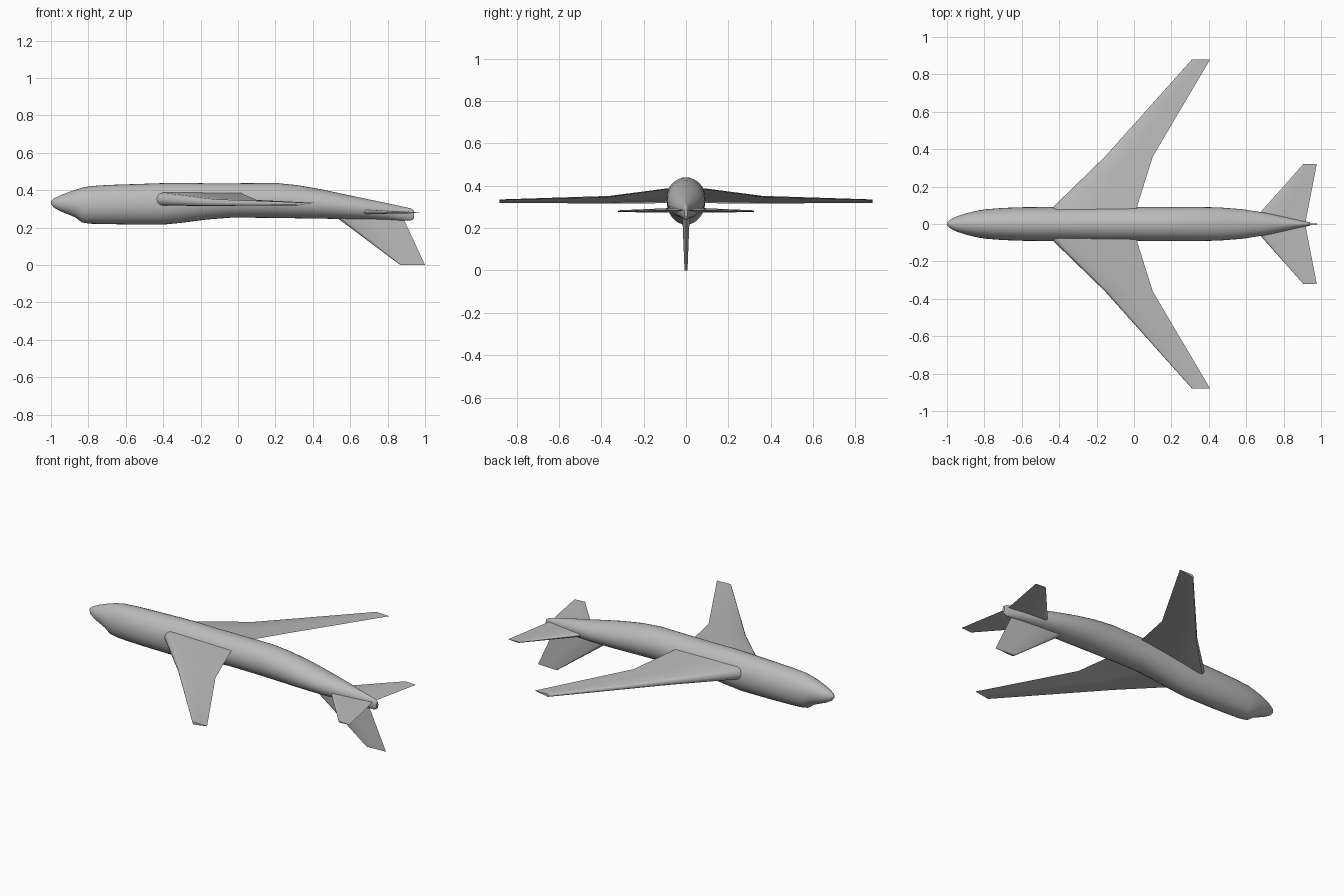
import bpy, bmesh, math
from mathutils import Vector

cube = bpy.data.objects.get("Cube")
if cube:
    bpy.data.objects.remove(cube)

grey = bpy.data.materials.new("plain grey")
grey.use_nodes = True
colour = (0.5, 0.5, 0.5, 1)
grey.diffuse_color = colour
grey.node_tree.nodes["Principled BSDF"].inputs["Base Color"].default_value = colour


def loft(name, rings, angle):
    """Skin a list of closed rings and cap both ends."""
    bm = bmesh.new()
    loops = [[bm.verts.new(p) for p in ring] for ring in rings]
    n = len(loops[0])
    for a, b in zip(loops, loops[1:]):
        for i in range(n):
            j = (i + 1) % n
            bm.faces.new((a[i], a[j], b[j], b[i]))
    bm.faces.new(loops[0])
    bm.faces.new(loops[-1])
    bmesh.ops.recalc_face_normals(bm, faces=bm.faces)
    mesh = bpy.data.meshes.new(name)
    bm.to_mesh(mesh)
    bm.free()
    mesh.materials.append(grey)
    obj = bpy.data.objects.new(name, mesh)
    bpy.context.collection.objects.link(obj)
    bpy.ops.object.select_all(action='DESELECT')
    obj.select_set(True)
    bpy.context.view_layer.objects.active = obj
    bpy.ops.object.shade_smooth_by_angle(angle=math.radians(angle))
    return obj


# Fuselage: x, bottom, top, half width
stations = [
    (-1, .328, .342, .006), (-.985, .308, .355, .022), (-.95, .288, .373, .04),
    (-.9, .268, .392, .056), (-.87, .255, .402, .064), (-.835, .228, .413, .072),
    (-.79, .221, .422, .079), (-.7, .219, .428, .086), (-.58, .217, .432, .09),
    (-.4, .216, .438, .091), (-.3, .226, .44, .091), (-.17, .243, .437, .091),
    (-.03, .254, .437, .091), (.2, .252, .439, .091), (.32, .25, .427, .091),
    (.45, .248, .404, .089), (.58, .246, .376, .079), (.7, .245, .351, .06),
    (.8, .243, .33, .039), (.88, .238, .313, .021), (.925, .237, .303, .013),
    (.942, .25, .29, .008)]
SIDES = 32
loft("fuselage", [
    [(x, w * math.cos(2 * math.pi * i / SIDES),
      (lo + hi) / 2 + (hi - lo) / 2 * math.sin(2 * math.pi * i / SIDES))
     for i in range(SIDES)] for x, lo, hi, w in stations], 60)

# Aerofoil outline: chord fraction, share of the half thickness
half = [(.01, .5), (.035, .85), (.08, 1), (.5, .55)]
outline = [(0, 0)] + half + [(1, 0)] + [(t, -h) for t, h in reversed(half)]


def section(front, rear, thick, across):
    """Aerofoil ring between two edge points, thickened along one direction."""
    front, rear, across = Vector(front), Vector(rear), Vector(across)
    return [front.lerp(rear, t) + across * thick * h for t, h in outline]


UP, SIDE = (0, 0, 1), (0, 1, 0)

for name, s in (("left", 1), ("right", -1)):
    # Swept wing with a kinked trailing edge
    loft("wing_" + name, [
        section((-.44, s * .04, .35), (.015, s * .04, .385), .035, UP),
        section((-.435, s * .088, .35), (.015, s * .088, .385), .035, UP),
        section((-.155, s * .36, .333), (.1, s * .36, .348), .018, UP),
        section((.31, s * .88, .327), (.407, s * .88, .333), .008, UP)], 35)
    # Horizontal tailplane
    loft("tailplane_" + name, [
        section((.62, 0, .285), (.915, 0, .285), .013, UP),
        section((.905, s * .32, .28), (.977, s * .32, .28), .004, UP)], 35)

# Fin pointing downward
loft("fin", [
    section((.5, 0, .275), (.872, 0, .275), .018, SIDE),
    section((.868, 0, 0), (1, 0, 0), .007, SIDE)], 35)
